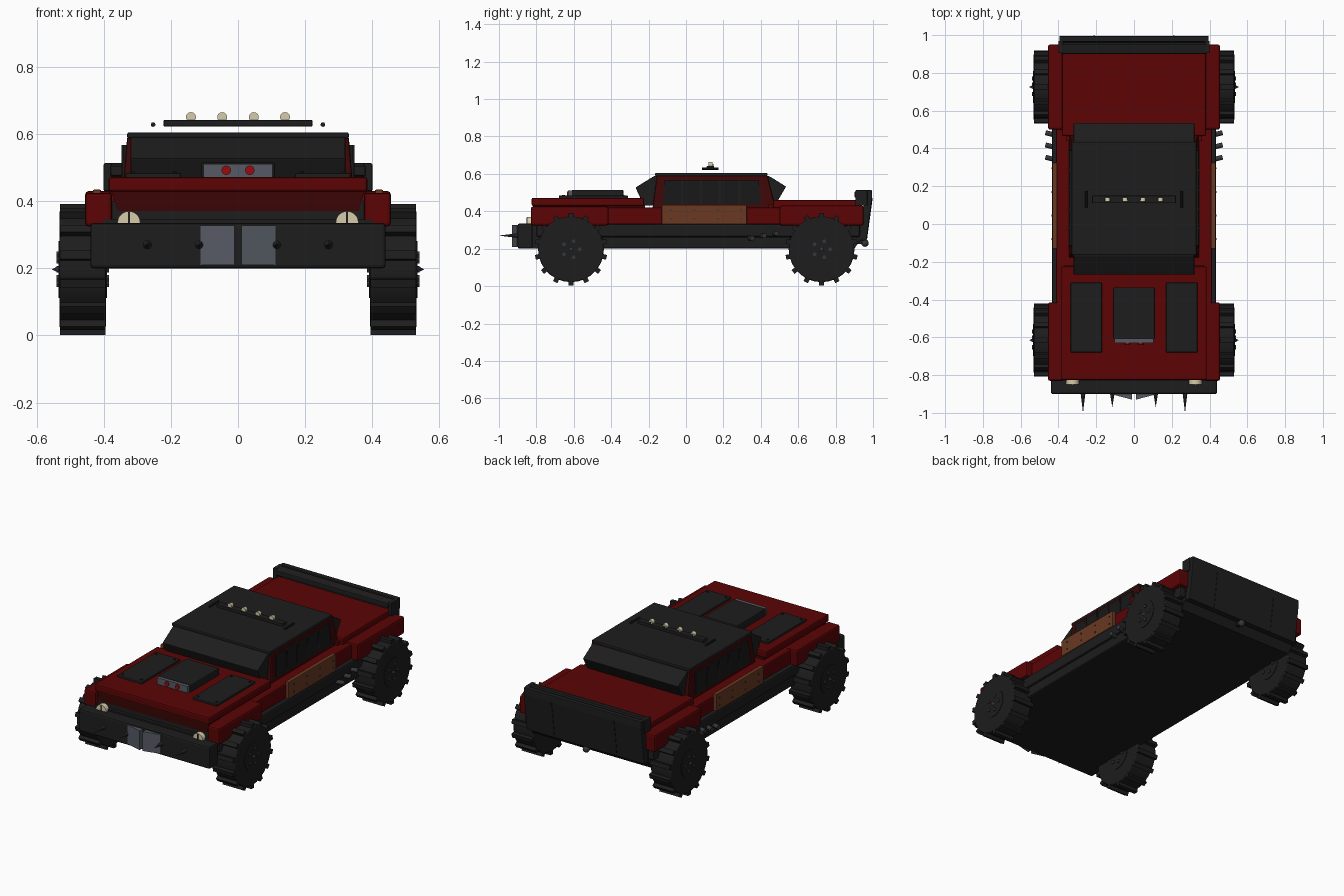
import bpy, bmesh, math
from mathutils import Matrix

if "Cube" in bpy.data.objects:
    bpy.data.objects.remove(bpy.data.objects["Cube"])


def material(name, rgb):
    m = bpy.data.materials.new(name)
    m.diffuse_color = (*rgb, 1)
    m.use_nodes = True
    m.node_tree.nodes["Principled BSDF"].inputs["Base Color"].default_value = m.diffuse_color
    return m


DARK = material("charcoal", (0.0122, 0.0122, 0.0122))
BLACK = material("window black", (0.009, 0.009, 0.009))
RED = material("deep red", (0.106, 0.0012, 0.0014))
MAROON = material("maroon", (0.048, 0.0018, 0.002))
RUST = material("rust brown", (0.14, 0.040, 0.016))
STEEL = material("steel", (0.092, 0.102, 0.126))
CREAM = material("lamp cream", (0.68, 0.60, 0.40))
SIGNAL = material("signal red", (0.30, 0.004, 0.006))
GUN = material("gunmetal", (0.035, 0.037, 0.042))


def finish(name, bm, mat, bevel=0, smooth=False):
    bmesh.ops.recalc_face_normals(bm, faces=bm.faces)
    me = bpy.data.meshes.new(name)
    bm.to_mesh(me)
    bm.free()
    me.materials.append(mat)
    ob = bpy.data.objects.new(name, me)
    bpy.context.collection.objects.link(ob)
    if bevel:
        b = ob.modifiers.new("bevel", 'BEVEL')
        b.width, b.segments, b.limit_method = bevel, 2, 'ANGLE'
    if smooth:
        bpy.context.view_layer.objects.active = ob
        ob.select_set(True)
        bpy.ops.object.shade_smooth_by_angle(angle=math.radians(35))
        ob.select_set(False)
    return ob


def box(name, x, y, z, mat, bevel=0.0):
    """Box from (min, max) ranges."""
    bm = bmesh.new()
    mid = [(a + b) / 2 for a, b in (x, y, z)]
    size = [b - a for a, b in (x, y, z)]
    bmesh.ops.create_cube(bm, size=1, matrix=Matrix.Translation(mid) @ Matrix.Diagonal((*size, 1)))
    return finish(name, bm, mat, bevel)


def side_boxes(name, x, y, z, mat, bevel=0.0):
    box(name + "_right", x, y, z, mat, bevel)
    box(name + "_left", (-x[1], -x[0]), y, z, mat, bevel)


def prism(name, profile, half, mat, bevel=0.0, top_half=None):
    """Side profile of (y, z) points spread across x, optionally tapering to the top."""
    bm = bmesh.new()
    zs = [p[1] for p in profile]
    lo, hi = min(zs), max(zs)

    def width(z):
        return half if top_half is None else half + (top_half - half) * (z - lo) / (hi - lo)
    a = [bm.verts.new((-width(z), y, z)) for y, z in profile]
    b = [bm.verts.new((width(z), y, z)) for y, z in profile]
    bm.faces.new(a)
    bm.faces.new(b)
    for i in range(len(a)):
        j = (i + 1) % len(a)
        bm.faces.new((a[i], a[j], b[j], b[i]))
    return finish(name, bm, mat, bevel)


def rod(name, centre, r1, r2, depth, axis, mat, sides=16, bevel=0.0, tilt=0):
    """Cylinder or cone; r2 is the radius at the + end of the axis."""
    rot = {'X': Matrix.Rotation(math.pi / 2, 4, 'Y'),
           'Y': Matrix.Rotation(-math.pi / 2, 4, 'X'), 'Z': Matrix()}[axis]
    bm = bmesh.new()
    bmesh.ops.create_cone(bm, cap_ends=True, segments=sides, radius1=r1, radius2=r2, depth=depth,
                          matrix=Matrix.Translation(centre) @ Matrix.Rotation(tilt, 4, 'Z') @ rot)
    return finish(name, bm, mat, bevel, True)


def ball(name, centre, r, mat):
    bm = bmesh.new()
    bmesh.ops.create_uvsphere(bm, u_segments=16, v_segments=10, radius=r, matrix=Matrix.Translation(centre))
    return finish(name, bm, mat, 0, True)


# Chassis, side rails and front bumper
prism("chassis", [(-0.83, 0.20), (0.90, 0.20), (0.935, 0.25), (0.935, 0.345), (-0.83, 0.345)], 0.40, DARK)
side_boxes("side_rail", (0.39, 0.434), (-0.80, 0.93), (0.262, 0.332), DARK, 0.01)
side_boxes("lower_step", (0.38, 0.425), (-0.45, 0.56), (0.20, 0.264), DARK, 0.01)
box("front_bumper", (-0.44, 0.44), (-0.90, -0.82), (0.20, 0.335), DARK, 0.01)
box("nose_backing", (-0.38, 0.38), (-0.81, -0.7), (0.33, 0.40), DARK)

# Split ram plates and spikes on the bumper
for s in (-1, 1):
    bm = bmesh.new()
    tri = [(s * 0.01, -0.895), (s * 0.112, -0.895), (s * 0.112, -0.903), (s * 0.01, -0.93)]
    low = [bm.verts.new((x, y, 0.21)) for x, y in tri]
    high = [bm.verts.new((x, y, 0.327)) for x, y in tri]
    bm.faces.new(low)
    bm.faces.new(high)
    for i in range(4):
        j = (i + 1) % 4
        bm.faces.new((low[i], low[j], high[j], high[i]))
    finish("ram_plate", bm, STEEL)
    for x, tip in ((0.27, 1.0), (0.115, 0.97)):
        rod("bumper_spike", (s * x, -(0.89 + tip) / 2, 0.27), 0, 0.014, tip - 0.89, 'Y', GUN, 10)

# Body shell, fenders, hood and rear deck
box("body", (-0.412, 0.412), (-0.79, 0.92), (0.33, 0.42), RED, 0.008)
side_boxes("front_fender", (0.375, 0.455), (-0.83, -0.415), (0.325, 0.425), RED, 0.01)
side_boxes("rear_fender", (0.375, 0.455), (0.50, 0.95), (0.325, 0.43), RED, 0.01)
prism("front_grille", [(-0.818, 0.43), (-0.70, 0.43), (-0.70, 0.37), (-0.812, 0.37)], 0.36, MAROON, 0, 0.375)
box("hood", (-0.385, 0.385), (-0.825, -0.225), (0.428, 0.472), RED, 0.008)
box("hood_base", (-0.37, 0.37), (-0.81, -0.22), (0.41, 0.435), MAROON)
box("rear_deck", (-0.38, 0.38), (0.465, 0.93), (0.41, 0.46), RED, 0.008)
box("deck_seam", (-0.36, 0.36), (0.44, 0.48), (0.41, 0.44), RED)

# Headlights, sunk behind the bumper, each with a thin guard bar
for s in (-1, 1):
    rod("headlight", (s * 0.325, -0.835, 0.336), 0.034, 0.034, 0.03, 'Y', CREAM, 20)
    box("headlight_guard", (s * 0.325 - 0.003, s * 0.325 + 0.003), (-0.853, -0.845), (0.32, 0.368), DARK)

# Hood panels and scoop
side_boxes("hood_panel", (0.17, 0.335), (-0.68, -0.31), (0.468, 0.484), DARK, 0.004)
for s in (-1, 1):
    for x in (0.19, 0.315):
        for y in (-0.655, -0.335):
            rod("panel_bolt", (s * x, y, 0.485), 0.007, 0.007, 0.006, 'Z', DARK, 8)
box("hood_scoop", (-0.11, 0.11), (-0.61, -0.335), (0.468, 0.515), DARK, 0.006)
box("scoop_intake", (-0.102, 0.102), (-0.63, -0.605), (0.472, 0.511), STEEL)
for x in (-0.035, 0.035):
    rod("intake_valve", (x, -0.631, 0.492), 0.014, 0.014, 0.012, 'Y', SIGNAL, 16)

# Cabin, windows, roof and armoured screens
prism("cabin", [(-0.18, 0.41), (-0.155, 0.592), (0.435, 0.592), (0.48, 0.41)], 0.345, MAROON, 0.006, 0.33)
prism("side_windows", [(-0.125, 0.44), (-0.115, 0.568), (0.39, 0.568), (0.40, 0.44)], 0.347, BLACK, 0, 0.341)
for y in (-0.02, 0.08, 0.18, 0.285):
    box("window_bar", (-0.347, 0.347), (y - 0.006, y + 0.006), (0.44, 0.568), DARK)
box("roof", (-0.33, 0.33), (-0.165, 0.435), (0.587, 0.605), DARK, 0.005)
prism("front_screen", [(-0.225, 0.43), (-0.27, 0.527), (-0.168, 0.59), (-0.14, 0.59), (-0.14, 0.43)],
      0.32, DARK, 0.004)
prism("rear_screen", [(0.475, 0.43), (0.535, 0.532), (0.445, 0.588), (0.42, 0.588), (0.42, 0.43)],
      0.32, DARK, 0.004)

# Roof light bar with lamps and end rods
box("light_bar", (-0.222, 0.222), (0.11, 0.15), (0.622, 0.642), DARK, 0.004)
for x in (-0.14, -0.047, 0.047, 0.14):
    rod("roof_lamp", (x, 0.13, 0.650), 0.015, 0.013, 0.022, 'Y', CREAM, 14)
    box("lamp_stand", (x - 0.005, x + 0.005), (0.138, 0.146), (0.635, 0.652), GUN)
for s in (-1, 1):
    rod("bar_end_rod", (s * 0.253, 0.13, 0.628), 0.007, 0.007, 0.09, 'Y', DARK, 10)

# Rusty door plates with rivets, and side exhausts
side_boxes("door_plate", (0.408, 0.432), (-0.13, 0.325), (0.332, 0.434), RUST, 0.003)
for s in (-1, 1):
    for i in range(4):
        for z in (0.36, 0.405):
            rod("rivet", (s * 0.433, -0.08 + i * 0.125, z), 0.005, 0.005, 0.006, 'X', GUN, 8)
    for i in range(3):
        y, z = 0.345 + i * 0.065, 0.256 + i * 0.013
        rod("exhaust_pipe", (s * 0.435, y, z), 0.013, 0.013, 0.07, 'X', GUN, 12, 0, s * 0.25)

# Tailgate, cap rail, seams and tow ball
prism("tailgate", [(0.925, 0.245), (0.965, 0.245), (0.995, 0.47), (0.994, 0.513), (0.965, 0.513), (0.945, 0.40)],
      0.395, DARK, 0.004)
prism("tailgate_rail", [(0.90, 0.475), (0.90, 0.505), (0.95, 0.515), (0.97, 0.47)], 0.38, DARK, 0.005)
side_boxes("tailgate_bracket", (0.375, 0.40), (0.905, 0.97), (0.43, 0.513), DARK, 0.004)
for x in (-0.21, 0.21):
    seam = prism("tailgate_seam", [(0.955, 0.25), (0.968, 0.25), (0.998, 0.47), (0.985, 0.47)], 0.004, DARK)
    seam.location.x = x
box("tow_bar", (-0.012, 0.012), (0.90, 0.955), (0.225, 0.25), DARK)
ball("tow_ball", (0, 0.957, 0.23), 0.02, GUN)


# Wheels with lugs, and a hub, bolts and spike on both faces
def wheel(y, s):
    zc, xm = 0.197, s * 0.4625
    rod("tyre", (xm, y, zc), 0.176, 0.176, 0.138, 'X', DARK, 28, 0.006)
    bm = bmesh.new()
    n = 14
    for i in range(n):
        m = (Matrix.Translation((xm, y, zc)) @ Matrix.Rotation(2 * math.pi * i / n, 4, 'X')
             @ Matrix.Translation((0, 0, 0.178)) @ Matrix.Diagonal((0.136, 0.026, 0.034, 1)))
        bmesh.ops.create_cube(bm, size=1, matrix=m)
    finish("tyre_lugs", bm, DARK)
    for f in (-1, 1):
        rod("hub_disc", (xm + f * 0.068, y, zc), 0.085, 0.085, 0.008, 'X', DARK, 24)
        for i in range(5):
            a = 2 * math.pi * i / 5
            rod("wheel_bolt", (xm + f * 0.072, y + 0.046 * math.cos(a), zc + 0.046 * math.sin(a)),
                0.011, 0.011, 0.012, 'X', GUN, 6)
    r = (0.016, 0) if s > 0 else (0, 0.016)
    rod("axle_spike", (s * 0.54, y, zc), *r, 0.03, 'X', GUN, 10)


for wy in (-0.615, 0.725):
    for side in (-1, 1):
        wheel(wy, side)
